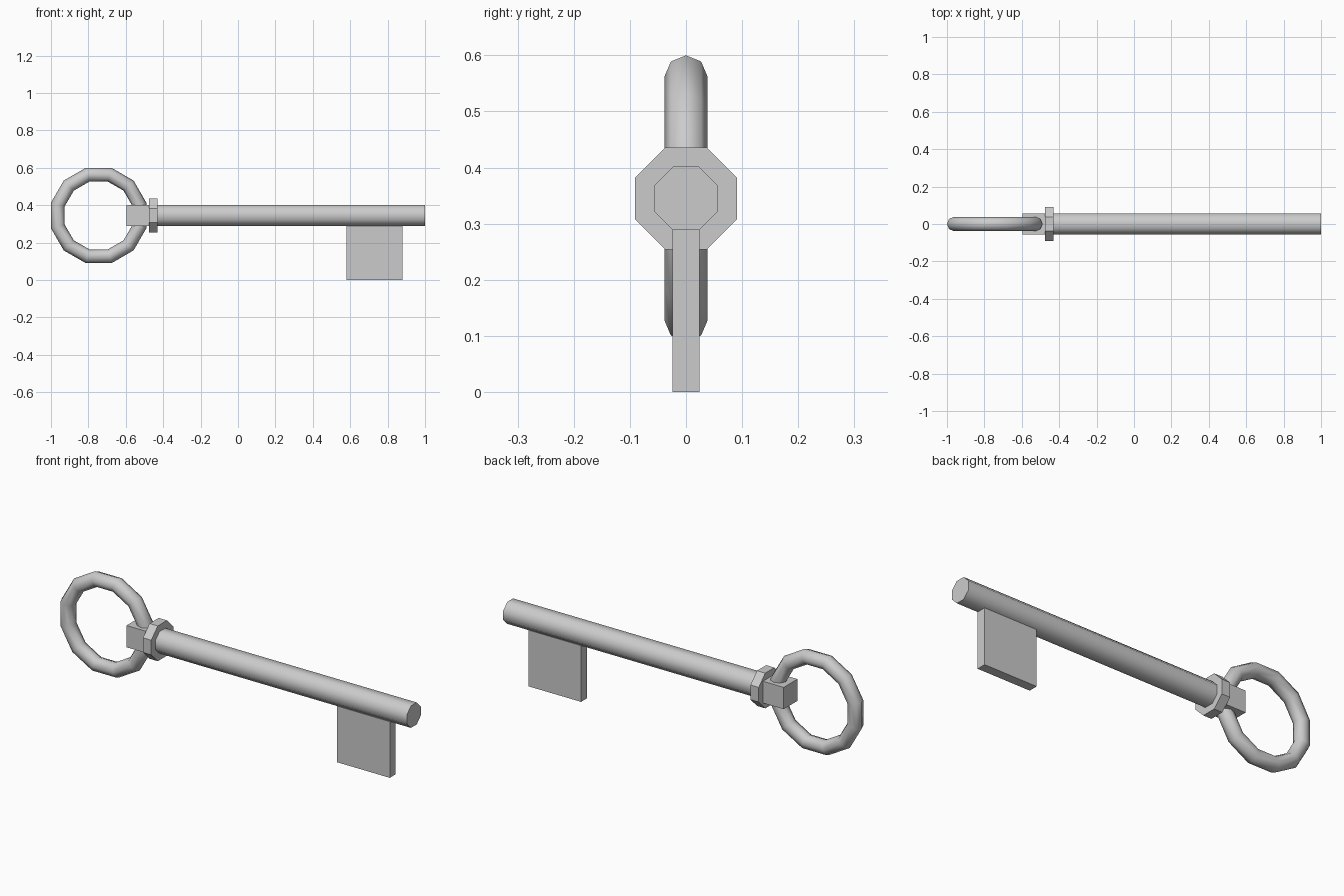
import bpy
from math import pi, radians

if "Cube" in bpy.data.objects:
    bpy.data.objects.remove(bpy.data.objects["Cube"])

Z = 0.345  # height of the shaft axis


def smooth(obj, angle):
    bpy.ops.object.select_all(action='DESELECT')
    obj.select_set(True)
    bpy.context.view_layer.objects.active = obj
    bpy.ops.object.shade_smooth_by_angle(angle=radians(angle))


def box(name, x0, x1, half_y, z0, z1):
    bpy.ops.mesh.primitive_cube_add(size=1)
    obj = bpy.context.object
    obj.name = name
    for v in obj.data.vertices:
        v.co.x = x0 if v.co.x < 0 else x1
        v.co.y = -half_y if v.co.y < 0 else half_y
        v.co.z = z0 if v.co.z < 0 else z1
    return obj


def octagon_rod(name, x0, x1, radius):
    # Eight-sided rod along x, with a flat side on top
    bpy.ops.mesh.primitive_cylinder_add(vertices=8, radius=radius, depth=x1 - x0)
    obj = bpy.context.object
    obj.name = name
    for v in obj.data.vertices:
        x, y, z = v.co
        c, s = 0.92388, 0.38268
        v.co = (z + (x0 + x1) / 2, x * c - y * s, x * s + y * c + Z)
    return obj


# Ring handle: 12 segments, flat segment on top
bpy.ops.mesh.primitive_torus_add(major_segments=12, minor_segments=8,
                                 major_radius=0.226, minor_radius=0.038,
                                 location=(-0.745, 0, Z), rotation=(pi / 2, pi / 12, 0))
ring = bpy.context.object
ring.name = "ring_handle"
smooth(ring, 60)

# Shaft and collar
shaft = octagon_rod("shaft", -0.45, 1.0, 0.0612)
smooth(shaft, 60)
octagon_rod("collar", -0.477, -0.43, 0.098)

# Block joining ring to collar, and the flat bit
box("ring_block", -0.595, -0.475, 0.056, Z - 0.056, Z + 0.056)
box("bit", 0.58, 0.88, 0.024, 0, 0.30)
